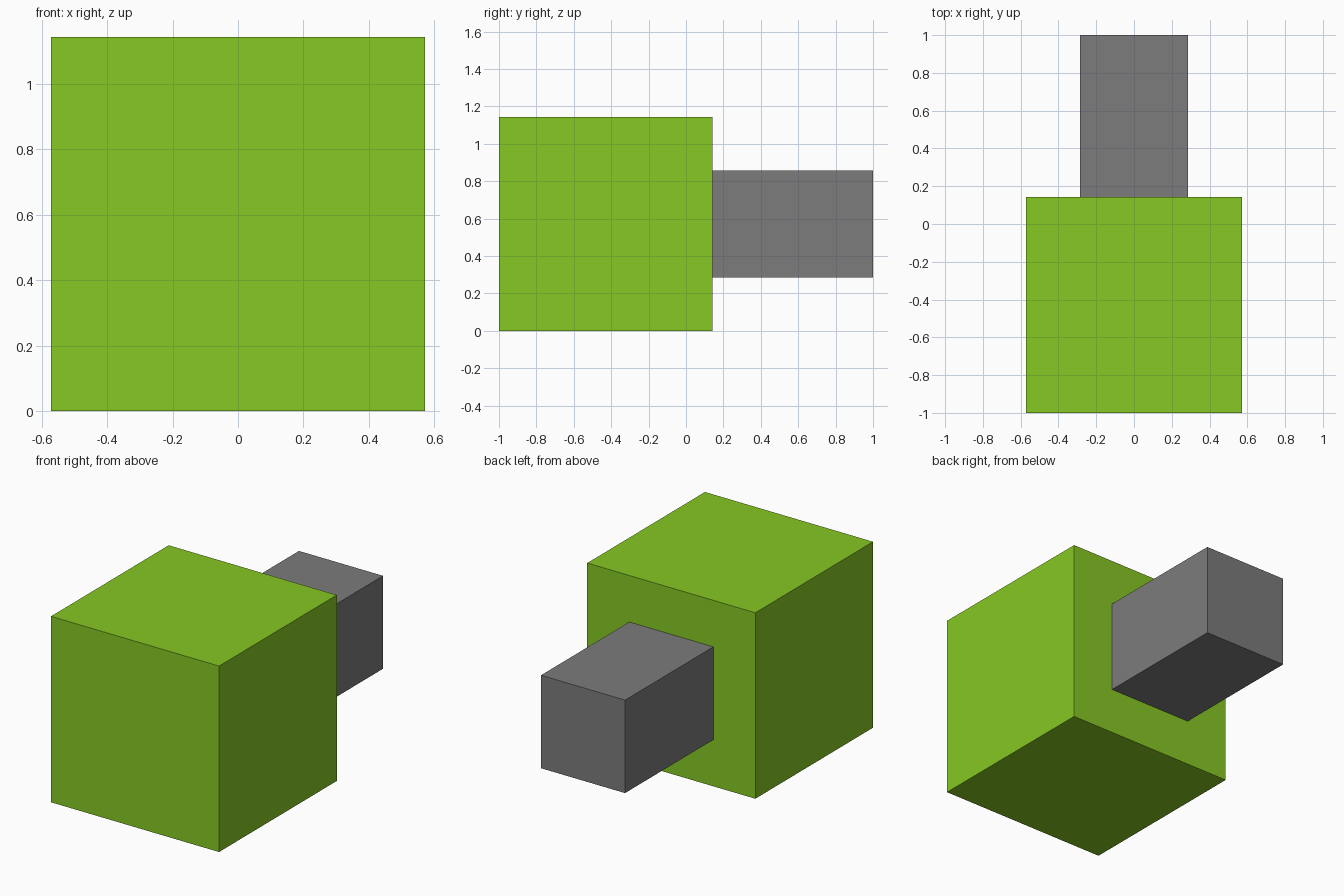
import bpy

default = bpy.data.objects.get("Cube")
if default:
    bpy.data.objects.remove(default, do_unlink=True)


def make_material(name, rgb):
    mat = bpy.data.materials.new(name)
    mat.use_nodes = True
    color = (*rgb, 1.0)
    mat.diffuse_color = color
    bsdf = next(n for n in mat.node_tree.nodes if n.type == "BSDF_PRINCIPLED")
    bsdf.inputs["Base Color"].default_value = color
    return mat


def add_box(name, size, center, mat):
    bpy.ops.mesh.primitive_cube_add(size=1, location=center)
    obj = bpy.context.object
    obj.name = name
    obj.scale = size
    bpy.ops.object.transform_apply(location=False, rotation=False, scale=True)
    obj.data.materials.append(mat)
    return obj


lime = make_material("lime green", (0.24, 0.58, 0.017))
gray = make_material("mid gray", (0.2, 0.2, 0.2))

# Everything is laid out in units of one seventh
u = 1 / 7
head = 8 * u
stem = 4 * u
length = 6 * u

# Large cube at the front
add_box("front_cube", (head, head, head), (0, -1 + head / 2, head / 2), lime)

# Square stem centred on the cube's back face
add_box("rear_stem", (stem, length, stem), (0, 1 - length / 2, head / 2), gray)
